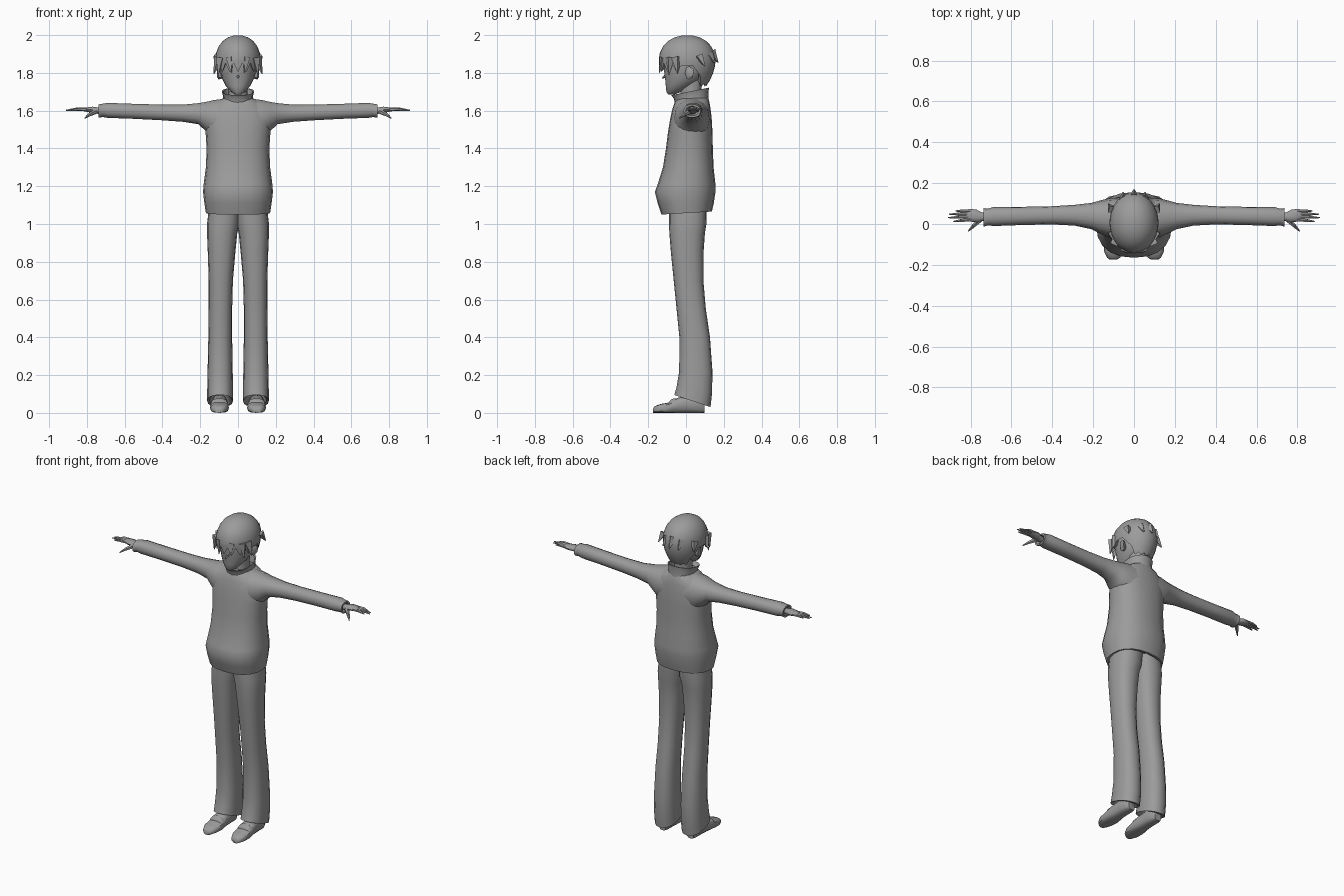
import bpy, bmesh, math
from mathutils import Vector, Matrix

grey = bpy.data.materials.new("plain grey")
grey.diffuse_color = (0.33, 0.33, 0.33, 1)


def finish(name, bm, angle=45):
    bmesh.ops.recalc_face_normals(bm, faces=bm.faces)
    me = bpy.data.meshes.new(name)
    bm.to_mesh(me)
    bm.free()
    ob = bpy.data.objects.new(name, me)
    bpy.context.collection.objects.link(ob)
    me.materials.append(grey)
    bpy.ops.object.select_all(action='DESELECT')
    ob.select_set(True)
    bpy.context.view_layer.objects.active = ob
    bpy.ops.object.shade_smooth_by_angle(angle=math.radians(angle))
    return ob


def skin(bm, rings, cap=True):
    """Join successive point rings with quads."""
    vs = [[bm.verts.new(p) for p in r] for r in rings]
    n = len(vs[0])
    for a, b in zip(vs, vs[1:]):
        for i in range(n):
            j = (i + 1) % n
            bm.faces.new((a[i], a[j], b[j], b[i]))
    if cap:
        bm.faces.new(vs[0])
        bm.faces.new(vs[-1])


def loft(name, sections, axis='z', n=14, power=0.9, side=1, extra=None):
    """Sections are (position, min a, max a, min b, max b, tilt)."""
    rings = []
    for pos, a0, a1, b0, b1, *tilt in sections:
        ring = []
        for i in range(n):
            t = 2 * math.pi * i / n
            c, s = math.cos(t), math.sin(t)
            u = math.copysign(abs(c) ** power, c)
            v = math.copysign(abs(s) ** power, s)
            a = (a0 + a1) / 2 + u * (a1 - a0) / 2
            b = (b0 + b1) / 2 + v * (b1 - b0) / 2
            p = pos + (tilt[0] * v if tilt else 0)
            x, y, z = {'z': (a, b, p), 'x': (p, a, b), 'y': (a, p, b)}[axis]
            ring.append((x * side, y, z))
        rings.append(ring)
    bm = bmesh.new()
    skin(bm, rings)
    if extra:
        extra(bm)
    return finish(name, bm)


def taper(bm, a, b, ra, rb, side=1, n=6):
    """Tapered rod between two points."""
    a, b = Vector((a[0] * side, a[1], a[2])), Vector((b[0] * side, b[1], b[2]))
    d = b - a
    m = Matrix.Translation((a + b) / 2) @ d.to_track_quat('Z', 'Y').to_matrix().to_4x4()
    bmesh.ops.create_cone(bm, cap_ends=True, segments=n, radius1=ra, radius2=rb,
                          depth=d.length, matrix=m)


# Jacket body, with recessed hem
loft("jacket_body", [
    (1.09, -.13, .13, -.09, .10), (1.06, -.155, .155, -.115, .12, .008),
    (1.058, -.17, .17, -.13, .137, .008), (1.11, -.178, .178, -.15, .147),
    (1.17, -.185, .185, -.165, .156), (1.21, -.182, .182, -.15, .156),
    (1.30, -.17, .17, -.122, .146), (1.40, -.166, .166, -.106, .142),
    (1.49, -.172, .172, -.095, .14), (1.56, -.178, .178, -.083, .136),
    (1.61, -.16, .16, -.072, .13), (1.645, -.12, .12, -.06, .124),
    (1.67, -.07, .07, -.045, .115)], n=20, power=0.85)

# Stand-up collar
loft("collar", [
    (1.64, -.082, .082, -.06, .122), (1.675, -.078, .078, -.064, .118, .012),
    (1.702, -.086, .086, -.078, .122, .02), (1.70, -.078, .078, -.068, .114, .02),
    (1.66, -.066, .066, -.05, .104)], n=16)

loft("neck", [(1.62, -.055, .055, -.025, .085), (1.70, -.05, .05, -.03, .08),
              (1.78, -.055, .055, -.03, .09)], n=12)


# Head with a small pointed nose
def nose(bm):
    taper(bm, (0, -.095, 1.79), (0, -.127, 1.772), .016, .002, n=4)


loft("head", [
    (1.686, -.016, .016, -.095, -.06), (1.698, -.034, .034, -.104, -.03),
    (1.73, -.064, .064, -.108, .03), (1.77, -.085, .085, -.112, .09),
    (1.81, -.095, .095, -.118, .11), (1.87, -.10, .10, -.122, .12),
    (1.94, -.08, .08, -.09, .10)], n=18, power=0.95, extra=nose)

# Hair cap with a jagged lower edge: long at the back, short over the ears
COLS = 32
rows = [[] for _ in range(11)]
for i in range(COLS):
    ang = 2 * math.pi * i / COLS
    back = abs(ang - 2 * math.pi if ang > math.pi else ang) / math.pi
    odd = 1 if i % 2 else -1
    if back < .42:
        low = 1.828 + .024 * odd
    elif back < .58:
        low = 1.84
    else:
        low = 1.84 - .105 * min(1, (back - .58) / .17) + .006 * odd
    for k in range(11):
        if k < 6:
            phi = math.radians(8 + 82 * k / 5)
            r, z = math.sin(phi) ** .92, 1.87 + .13 * math.cos(phi)
        elif k < 10:
            z = 1.87 + (low - 1.87) * (k - 5) / 4
            drop = (1.87 - z) / .135
            r = 1 - (.30 * drop * drop if back > .5 else .04 * drop)
        else:
            r, z = r * .82, low + .03
        rows[k].append((.12 * r * math.sin(ang), .006 - .15 * r * math.cos(ang), z))
bm = bmesh.new()
skin(bm, rows)
# Loose locks at the temples, fringe and back
for s in (1, -1):
    taper(bm, (.10, -.05, 1.88), (.128, -.045, 1.795), .028, .002, s, 4)
    taper(bm, (.092, -.085, 1.88), (.105, -.09, 1.79), .026, .002, s, 4)
    taper(bm, (.108, .07, 1.89), (.126, .10, 1.835), .024, .002, s, 4)
    taper(bm, (.045, -.12, 1.88), (.035, -.142, 1.80), .022, .002, s, 4)
    taper(bm, (.05, .12, 1.90), (.055, .156, 1.85), .026, .002, s, 4)
taper(bm, (0, .13, 1.91), (0, .17, 1.855), .03, .002, 1, 4)
finish("hair", bm, 40)

for s, tag in ((1, "left"), (-1, "right")):
    # Ear
    loft(tag + "_ear", [(.085, .0, .03, 1.77, 1.82), (.102, -.005, .038, 1.765, 1.835),
                        (.112, .008, .042, 1.78, 1.83)], 'x', n=8, side=s)

    # Sleeve with recessed cuff
    loft(tag + "_sleeve", [
        (.06, -.07, .13, 1.44, 1.668), (.13, -.062, .124, 1.455, 1.658),
        (.17, -.045, .114, 1.49, 1.648), (.21, -.025, .103, 1.527, 1.641),
        (.29, -.008, .094, 1.54, 1.633), (.40, -.002, .087, 1.548, 1.633),
        (.55, -.005, .084, 1.556, 1.637), (.69, -.01, .083, 1.561, 1.642),
        (.715, -.006, .075, 1.565, 1.638), (.738, -.014, .078, 1.563, 1.634),
        (.738, -.002, .066, 1.573, 1.624), (.72, .01, .055, 1.58, 1.618)],
        'x', n=14, side=s)

    # Hand: palm, four fingers and a thumb
    def fingers(bm):
        tips = ((.885, .012), (.91, .031), (.905, .048), (.875, .064))
        for (tx, ty), by in zip(tips, (.022, .036, .050, .063)):
            mid = ((.81 + tx) / 2, (by + ty) / 2, 1.607)
            taper(bm, (.80, by, 1.606), mid, .0095, .0085, s)
            taper(bm, mid, (tx, ty, 1.602), .0085, .003, s)
        taper(bm, (.755, .02, 1.595), (.785, -.008, 1.58), .014, .010, s)
        taper(bm, (.785, -.008, 1.58), (.812, -.036, 1.56), .010, .003, s)

    loft(tag + "_hand", [
        (.71, .015, .055, 1.58, 1.615), (.745, .014, .056, 1.583, 1.618),
        (.77, .008, .07, 1.588, 1.622), (.80, .012, .074, 1.593, 1.618),
        (.82, .016, .071, 1.598, 1.614)], 'x', n=10, side=s, extra=fingers)

    # Trouser leg with slanted, recessed hem
    loft(tag + "_trouser_leg", [
        (.12, .06, .135, -.01, .09, -.02), (.068, .035, .15, -.045, .11, -.03),
        (.063, .027, .163, -.062, .13, -.032), (.12, .026, .163, -.05, .138, -.015),
        (.22, .028, .161, -.036, .14), (.40, .031, .157, -.035, .127),
        (.55, .031, .155, -.05, .105), (.70, .027, .155, -.065, .092),
        (.85, .014, .16, -.08, .093), (.95, .004, .164, -.088, .10),
        (1.0, -.008, .164, -.09, .108), (1.12, -.02, .15, -.09, .11)],
        n=16, power=0.85, side=s)

    # Shoe: flat sole, low toe, raised tongue
    loft(tag + "_shoe", [
        (-.175, .085, .118, 0, .022), (-.165, .068, .132, 0, .036),
        (-.135, .054, .146, 0, .047), (-.09, .048, .148, 0, .055),
        (-.06, .050, .146, 0, .072), (-.03, .054, .142, 0, .085),
        (.03, .058, .138, 0, .095), (.075, .06, .136, 0, .085),
        (.098, .075, .122, 0, .06)], 'y', n=12, power=0.7, side=s)
    # Shoe strap
    loft(tag + "_shoe_strap", [
        (-.088, .058, .138, .03, .06), (-.078, .054, .142, .03, .073),
        (-.058, .056, .140, .03, .079), (-.05, .06, .136, .03, .073)],
        'y', n=10, side=s)
